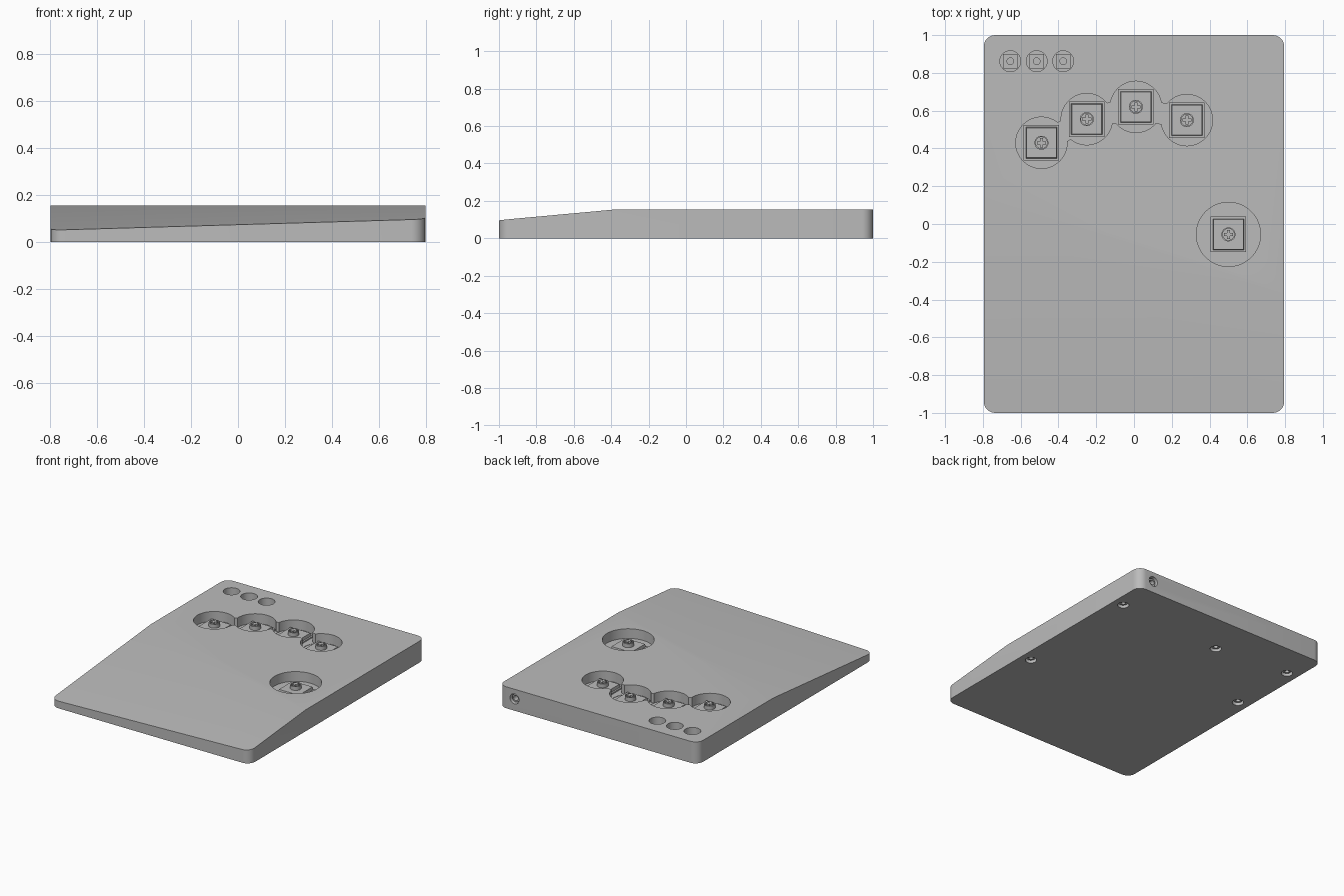
import bpy, bmesh, math
from mathutils import Vector, Matrix

cube = bpy.data.objects.get("Cube")
if cube:
    bpy.data.objects.remove(cube, do_unlink=True)

grey = bpy.data.materials.new("plain grey")
grey.use_nodes = True
grey.diffuse_color = (0.5, 0.5, 0.5, 1)
grey.node_tree.nodes["Principled BSDF"].inputs["Base Color"].default_value = grey.diffuse_color

HALF_X, HALF_Y, TOP, FLOOR = 0.795, 1.0, 0.155, 0.085


def finish(bm, name):
    """Turn a bmesh into a smooth-shaded object with sharp edges kept."""
    bmesh.ops.recalc_face_normals(bm, faces=bm.faces)
    mesh = bpy.data.meshes.new(name)
    bm.to_mesh(mesh)
    bm.free()
    mesh.materials.append(grey)
    mesh.shade_smooth()
    mesh.set_sharp_from_angle(angle=math.radians(30))
    obj = bpy.data.objects.new(name, mesh)
    bpy.context.scene.collection.objects.link(obj)
    return obj


def add_cylinder(bm, x, y, z0, z1, r, r_top=None, sides=48, turn=None):
    place = Matrix.Translation((x, y, (z0 + z1) / 2))
    bmesh.ops.create_cone(bm, cap_ends=True, segments=sides, radius1=r,
                          radius2=r if r_top is None else r_top, depth=z1 - z0,
                          matrix=turn @ place if turn else place)


def add_box(bm, x, y, z0, z1, hx, hy, angle=0, taper=1):
    place = Matrix.Translation((x, y, (z0 + z1) / 2)) @ Matrix.Rotation(angle, 4, 'Z')
    verts = bmesh.ops.create_cube(bm, size=2)["verts"]
    for v in verts:
        k = taper if v.co.z > 0 else 1
        v.co = place @ Vector((v.co.x * hx * k, v.co.y * hy * k, v.co.z * (z1 - z0) / 2))


def add_tube(bm, x, y, z0, z1, r_out, r_in, sides=32):
    rings = []
    for r, z in ((r_out, z0), (r_out, z1), (r_in, z1), (r_in, z0)):
        rings.append([bm.verts.new((x + r * math.cos(math.tau * i / sides),
                                    y + r * math.sin(math.tau * i / sides), z))
                      for i in range(sides)])
    for a, b in zip(rings, rings[1:] + rings[:1]):
        for i in range(sides):
            j = (i + 1) % sides
            bm.faces.new((a[i], a[j], b[j], b[i]))


# Case: rounded slab, with the palm rest cut off by a slanted plane
bm = bmesh.new()
radius, steps = 0.06, 8
outline = []
for q, (sx, sy) in enumerate(((1, 1), (-1, 1), (-1, -1), (1, -1))):
    for i in range(steps + 1):
        a = math.pi / 2 * (q + i / steps)
        outline.append(bm.verts.new((sx * (HALF_X - radius) + radius * math.cos(a),
                                     sy * (HALF_Y - radius) + radius * math.sin(a), 0)))
base = bm.faces.new(outline)
top = bmesh.ops.extrude_face_region(bm, geom=[base])["geom"]
bmesh.ops.translate(bm, vec=(0, 0, TOP),
                    verts=[g for g in top if isinstance(g, bmesh.types.BMVert)])
slope = 0.092
normal = Vector((-slope * 0.321, -slope, 1)).normalized()
cut = bmesh.ops.bisect_plane(bm, geom=bm.verts[:] + bm.edges[:] + bm.faces[:],
                             plane_co=(0, -0.115, TOP), plane_no=normal, clear_outer=True)
bmesh.ops.holes_fill(bm, edges=[e for e in bm.edges if e.is_boundary], sides=0)
case = finish(bm, "case")

fingers = [(-0.49, 0.43), (-0.25, 0.555), (0.01, 0.62), (0.28, 0.55)]
thumb = (0.5, -0.055)
buttons = [(x, 0.862) for x in (-0.655, -0.515, -0.375)]
screws = [(0.715, 0.74), (0.715, -0.22), (-0.135, 0.69), (-0.71, 0.745), (-0.71, 0.235)]
jack_x, jack_z = 0.67, 0.085
to_back = Matrix.Rotation(-math.pi / 2, 4, 'X')      # local z becomes +y

# Cutters for wells, bridges, button holes, screw holes and the socket
cutters = []


def cutter(add, *args, **kw):
    b = bmesh.new()
    add(b, *args, **kw)
    obj = finish(b, "cutter")
    obj.hide_render = True
    cutters.append(obj)


for x, y in fingers:
    cutter(add_cylinder, x, y, FLOOR, 0.3, 0.136, sides=64)
cutter(add_cylinder, *thumb, FLOOR, 0.3, 0.17, sides=64)
for (x0, y0), (x1, y1) in zip(fingers, fingers[1:]):
    cutter(add_box, (x0 + x1) / 2, (y0 + y1) / 2, FLOOR + 0.002, 0.3, 0.06, 0.055,
           angle=math.atan2(y1 - y0, x1 - x0))
for x, y in buttons:
    cutter(add_cylinder, x, y, 0.07, 0.3, 0.055)
for x, y in screws:
    cutter(add_cylinder, x, y, -0.1, 0.035, 0.038)
cutter(add_cylinder, jack_x, -jack_z, 0.9, 1.1, 0.036, turn=to_back)

for c in cutters:
    mod = case.modifiers.new("cut", 'BOOLEAN')
    mod.operation, mod.solver, mod.object = 'DIFFERENCE', 'EXACT', c
bpy.context.view_layer.update()
graph = bpy.context.evaluated_depsgraph_get()
case.data = bpy.data.meshes.new_from_object(case.evaluated_get(graph))
case.modifiers.clear()
case.data.shade_smooth()
case.data.set_sharp_from_angle(angle=math.radians(30))
case.data.name = "case"
for c in cutters:
    bpy.data.objects.remove(c, do_unlink=True)

# Key switches: flange, housing, ring and cross-shaped stem
for i, (x, y) in enumerate(fingers + [thumb]):
    name = f"finger_switch_{i + 1}" if i < 4 else "thumb_switch"
    bm = bmesh.new()
    add_box(bm, x, y, FLOOR - 0.01, FLOOR + 0.009, 0.094, 0.094)
    add_box(bm, x, y, FLOOR, 0.115, 0.084, 0.084, taper=0.94)
    add_tube(bm, x, y, 0.11, 0.142, 0.037, 0.03)
    add_box(bm, x, y, 0.11, 0.148, 0.024, 0.008)
    add_box(bm, x, y, 0.11, 0.148, 0.008, 0.024)
    finish(bm, name)

# Small push buttons: square body, corner rivets and plunger
for i, (x, y) in enumerate(buttons):
    bm = bmesh.new()
    add_box(bm, x, y, 0.06, 0.085, 0.038, 0.038)
    add_cylinder(bm, x, y, 0.08, 0.1, 0.02, sides=24)
    for sx in (-1, 1):
        for sy in (-1, 1):
            add_cylinder(bm, x + sx * 0.03, y + sy * 0.03, 0.08, 0.088, 0.005, sides=12)
    finish(bm, f"push_button_{i + 1}")

# Recessed screws in the underside
for i, (x, y) in enumerate(screws):
    bm = bmesh.new()
    add_tube(bm, x, y, 0.015, 0.04, 0.028, 0.014, sides=24)
    finish(bm, f"screw_{i + 1}")

# Round cable socket in the back wall
bm = bmesh.new()
add_tube(bm, 0, 0, 0.9, 0.985, 0.028, 0.018)
bmesh.ops.transform(bm, matrix=Matrix.Translation((jack_x, 0, jack_z)) @ to_back, verts=bm.verts)
finish(bm, "cable_socket")
